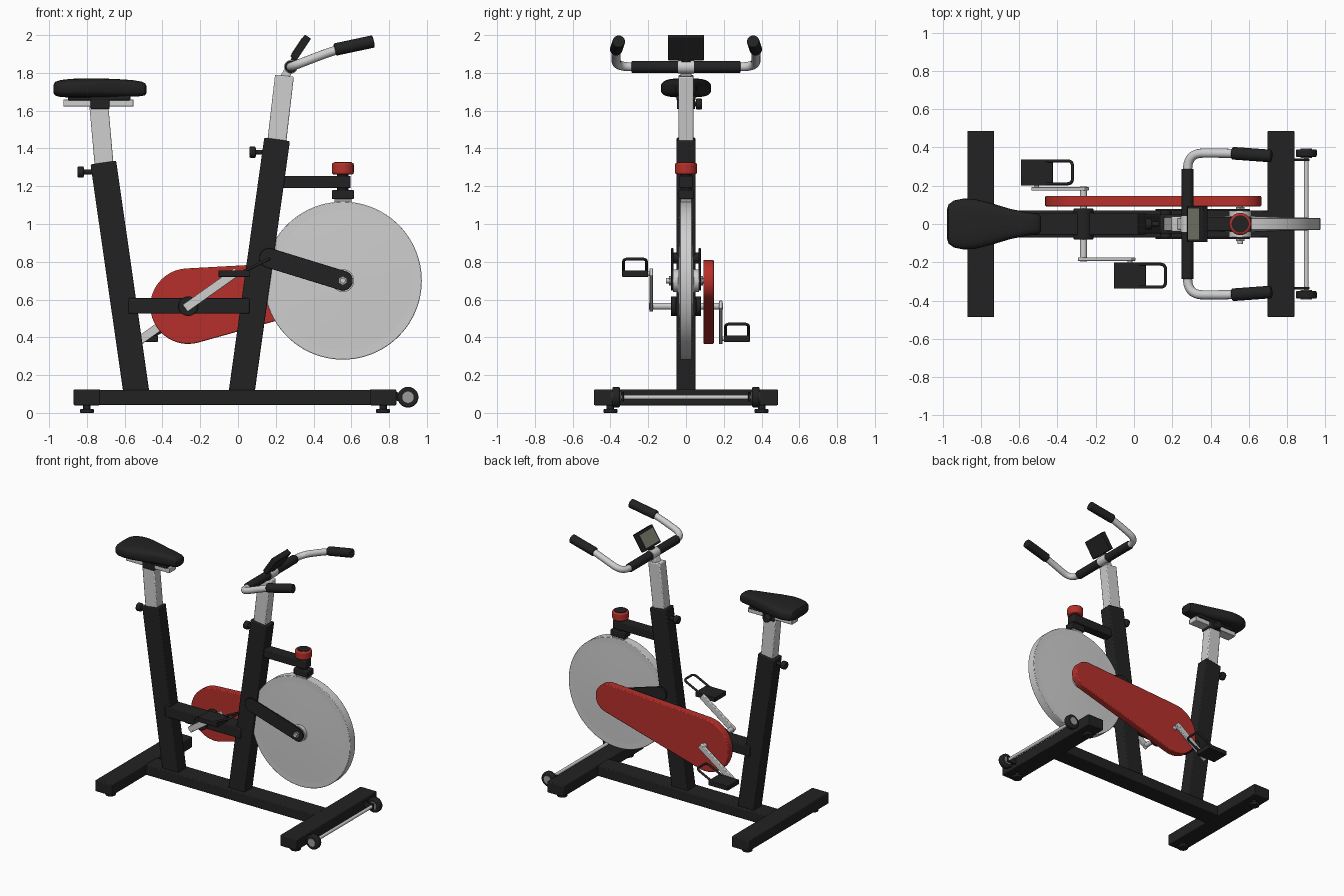
import bpy, bmesh, math
from mathutils import Vector, Matrix

if "Cube" in bpy.data.objects:
    bpy.data.objects.remove(bpy.data.objects["Cube"])

def material(name, rgb):
    m = bpy.data.materials.new(name)
    m.diffuse_color = (*rgb, 1)
    m.use_nodes = True
    m.node_tree.nodes["Principled BSDF"].inputs["Base Color"].default_value = m.diffuse_color
    return m

BLACK = material("black", (0.016, 0.016, 0.017))
SILVER = material("silver", (0.62, 0.62, 0.62))
RED = material("red", (0.47, 0.03, 0.024))
SCREEN = material("screen_grey_green", (0.2, 0.21, 0.16))
HUB = material("wheel_hub_grey", (0.33, 0.34, 0.32))

def finish(name, bm, mat, bevel=0.0):
    bmesh.ops.recalc_face_normals(bm, faces=bm.faces)
    me = bpy.data.meshes.new(name)
    bm.to_mesh(me)
    bm.free()
    ob = bpy.data.objects.new(name, me)
    bpy.context.collection.objects.link(ob)
    me.materials.append(mat)
    if bevel:
        b = ob.modifiers.new("bevel", 'BEVEL')
        b.width, b.segments, b.limit_method = bevel, 2, 'ANGLE'
        b.angle_limit = math.radians(40)
    return ob

def box(name, lo, hi, mat, bevel=0.006):
    lo, hi = Vector(lo), Vector(hi)
    bm = bmesh.new()
    bmesh.ops.create_cube(bm, size=1, matrix=Matrix.Translation((lo + hi) / 2) @ Matrix.Diagonal((*(hi - lo), 1)))
    return finish(name, bm, mat, bevel)

def beam(name, p, q, w, t, mat, y=0.0, bevel=0.006):
    """Box running between two (x, z) points; w in the xz plane, t along y."""
    dx, dz = q[0] - p[0], q[1] - p[1]
    bm = bmesh.new()
    m = (Matrix.Translation(((p[0] + q[0]) / 2, y, (p[1] + q[1]) / 2))
         @ Matrix.Rotation(math.atan2(dx, dz), 4, 'Y') @ Matrix.Diagonal((w, t, math.hypot(dx, dz), 1)))
    bmesh.ops.create_cube(bm, size=1, matrix=m)
    return finish(name, bm, mat, bevel)

def cyl(name, p, q, r, mat, r2=None, bevel=0.0, seg=40):
    p, q = Vector(p), Vector(q)
    d = q - p
    m = Matrix.Translation((p + q) / 2) @ d.to_track_quat('Z', 'Y').to_matrix().to_4x4()
    bm = bmesh.new()
    bmesh.ops.create_cone(bm, cap_ends=True, segments=seg, radius1=r, radius2=r if r2 is None else r2,
                          depth=d.length, matrix=m)
    return finish(name, bm, mat, bevel)

def link_plate(name, c1, r1, c2, r2, y0, y1, mat, bevel=0.003):
    """Plate shaped like a belt around two circles in the xz plane."""
    dx, dz = c2[0] - c1[0], c2[1] - c1[1]
    phi, beta = math.atan2(dz, dx), math.acos((r1 - r2) / math.hypot(dx, dz))
    bm, n, vs = bmesh.new(), 28, []
    for c, r, a, b in ((c1, r1, phi + beta, phi + 2 * math.pi - beta), (c2, r2, phi - beta, phi + beta)):
        for i in range(n + 1):
            t = a + (b - a) * i / n
            vs.append(bm.verts.new((c[0] + r * math.cos(t), y0, c[1] + r * math.sin(t))))
    f = bm.faces.new(vs)
    ext = bmesh.ops.extrude_face_region(bm, geom=[f])
    bmesh.ops.translate(bm, vec=(0, y1 - y0, 0), verts=[g for g in ext["geom"] if isinstance(g, bmesh.types.BMVert)])
    return finish(name, bm, mat, bevel)

def tube(name, pts, r, mat, corner=0.03):
    """Round tube along points, with the inner corners rounded."""
    pts = [Vector(p) for p in pts]
    path = [pts[0]]
    for a, b, c in zip(pts, pts[1:], pts[2:]):
        s = b + (a - b).normalized() * corner
        e = b + (c - b).normalized() * corner
        path += [s * (1 - t) ** 2 + b * 2 * t * (1 - t) + e * t * t for t in [i / 10 for i in range(11)]]
    path.append(pts[-1])
    cu = bpy.data.curves.new(name, 'CURVE')
    cu.dimensions, cu.bevel_depth, cu.bevel_resolution, cu.use_fill_caps = '3D', r, 5, True
    sp = cu.splines.new('POLY')
    sp.points.add(len(path) - 1)
    for pt, v in zip(sp.points, path):
        pt.co = (*v, 1)
    cu.materials.append(mat)
    ob = bpy.data.objects.new(name, cu)
    bpy.context.collection.objects.link(ob)
    bpy.ops.object.select_all(action='DESELECT')
    ob.select_set(True)
    bpy.context.view_layer.objects.active = ob
    bpy.ops.object.convert(target='MESH')

SIDES = (("left", 1), ("right", -1))

# Base frame, levelling feet and transport wheels
box("base_beam", (-0.75, -0.07, 0.042), (0.72, 0.07, 0.122), BLACK)
for end, x in (("rear", -0.80), ("front", 0.768)):
    box(end + "_crossbar", (x - 0.07, -0.487, 0.04), (x + 0.07, 0.487, 0.125), BLACK)
    for side, s in SIDES:
        cyl(f"{end}_{side}_foot", (x, s * 0.4, 0), (x, s * 0.4, 0.02), 0.037, BLACK, bevel=0.004)
        cyl(f"{end}_{side}_foot_stem", (x, s * 0.4, 0.01), (x, s * 0.4, 0.05), 0.02, BLACK)
for side, s in SIDES:
    cyl(side + "_transport_wheel", (0.9, s * 0.35, 0.083), (0.9, s * 0.39, 0.083), 0.055, BLACK, bevel=0.008)
    cyl(side + "_transport_wheel_hub", (0.9, s * 0.345, 0.083), (0.9, s * 0.394, 0.083), 0.03, HUB)
    beam(side + "_wheel_bracket", (0.82, 0.088), (0.915, 0.083), 0.045, 0.014, BLACK, s * 0.335, 0.003)
cyl("transport_axle", (0.9, -0.345, 0.083), (0.9, 0.345, 0.083), 0.012, SILVER)

# Main posts and sliding tubes
beam("rear_post", (-0.537, 0.10), (-0.713, 1.325), 0.137, 0.1, BLACK)
beam("front_post", (0.018, 0.10), (0.207, 1.448), 0.137, 0.1, BLACK)
beam("seat_tube", (-0.705, 1.27), (-0.737, 1.63), 0.1, 0.078, SILVER)
beam("handlebar_tube", (0.2, 1.39), (0.246, 1.785), 0.1, 0.078, SILVER)
box("lower_tube", (-0.58, -0.058, 0.525), (0.06, 0.058, 0.607), BLACK)

# Adjustment knobs
for name, x0, x1, z in (("rear", -0.77, -0.85, 1.275), ("front", 0.15, 0.06, 1.38)):
    cyl(name + "_knob", (x1, 0, z), (x1 + 0.034, 0, z), 0.03, BLACK, bevel=0.007)
    cyl(name + "_knob_stem", (x0, 0, z), (x1 + 0.02, 0, z), 0.013, BLACK)
cyl("seat_knob", (-0.735, 0.052, 1.635), (-0.735, 0.086, 1.635), 0.029, BLACK, bevel=0.007)
cyl("seat_knob_stem", (-0.735, 0, 1.635), (-0.735, 0.07, 1.635), 0.013, BLACK)

# Seat: rounded sections lofted along x  (x, half width, bottom, top)
sections = [(-0.978, 0.075, 1.695, 1.735), (-0.968, 0.103, 1.68, 1.752), (-0.94, 0.123, 1.672, 1.762),
            (-0.89, 0.133, 1.67, 1.768), (-0.83, 0.13, 1.67, 1.771), (-0.75, 0.11, 1.67, 1.771),
            (-0.65, 0.08, 1.672, 1.768), (-0.56, 0.061, 1.674, 1.762), (-0.51, 0.055, 1.677, 1.754),
            (-0.492, 0.048, 1.682, 1.745), (-0.485, 0.035, 1.692, 1.733)]
bm, rings, n = bmesh.new(), [], 32
for x, w, z0, z1 in sections:
    ring = []
    for i in range(n):
        c, s = math.cos(2 * math.pi * i / n), math.sin(2 * math.pi * i / n)
        ring.append(bm.verts.new((x, w * math.copysign(abs(c) ** 0.6, c),
                                  (z0 + z1) / 2 + (z1 - z0) / 2 * math.copysign(abs(s) ** 0.6, s))))
    rings.append(ring)
for a, b in zip(rings, rings[1:]):
    for i in range(n):
        bm.faces.new((a[i], a[(i + 1) % n], b[(i + 1) % n], b[i]))
bm.faces.new(rings[0])
bm.faces.new(rings[-1])
finish("seat", bm, BLACK)
box("seat_rail", (-0.925, -0.04, 1.622), (-0.553, 0.04, 1.66), SILVER, 0.004)
box("seat_pan", (-0.9, -0.05, 1.655), (-0.57, 0.05, 1.685), BLACK, 0.004)
box("seat_clamp", (-0.78, -0.048, 1.608), (-0.68, 0.048, 1.672), BLACK)

# Flywheel, hub and fork arms
WX, WZ = 0.555, 0.70
cyl("flywheel", (WX, -0.032, WZ), (WX, 0.032, WZ), 0.418, SILVER, bevel=0.004, seg=96)
for side, s in SIDES:
    cyl(side + "_flywheel_face", (WX, s * 0.031, WZ), (WX, s * 0.042, WZ), 0.405, SILVER, r2=0.06, seg=96)
    cyl(side + "_flywheel_hub", (WX, s * 0.035, WZ), (WX, s * 0.068, WZ), 0.06, SILVER)
    link_plate(side + "_fork_arm", (0.165, 0.82), 0.052, (WX, WZ), 0.052, s * 0.067, s * 0.079, BLACK, 0.002)
    cyl(side + "_axle_nut", (WX, s * 0.075, WZ), (WX, s * 0.09, WZ), 0.025, HUB, seg=6)
cyl("flywheel_axle", (WX, -0.105, WZ), (WX, 0.105, WZ), 0.014, SILVER)
cyl("fork_pivot", (0.165, -0.075, 0.82), (0.165, 0.075, 0.82), 0.03, BLACK)

# Brake arm with red resistance knob
box("brake_arm", (0.215, -0.037, 1.19), (0.596, 0.037, 1.255), BLACK)
cyl("brake_shaft", (WX, 0, 1.15), (WX, 0, 1.27), 0.03, BLACK)
box("brake_pad_holder", (0.497, -0.04, 1.132), (0.614, 0.04, 1.18), BLACK)
box("brake_pad", (0.51, -0.03, 1.113), (0.602, 0.03, 1.135), HUB, 0.002)
cyl("resistance_knob", (WX, 0, 1.262), (WX, 0, 1.325), 0.058, RED, bevel=0.01)
cyl("resistance_knob_cap", (WX, 0, 1.32), (WX, 0, 1.328), 0.045, BLACK)

# Chain guard and crank set
BX, BZ = -0.264, 0.565
link_plate("chain_guard", (BX, BZ), 0.2, (WX, WZ), 0.11, 0.092, 0.147, RED, 0.006)
cyl("bottom_bracket", (BX, -0.08, BZ), (BX, 0.08, BZ), 0.052, BLACK, bevel=0.004)
cyl("crank_axle", (BX, -0.195, BZ), (BX, 0.195, BZ), 0.018, SILVER)
for side, s in SIDES:
    px, pz = BX - s * 0.243, BZ - s * 0.172
    ux, uz = -s * 0.816, -s * 0.578
    beam(side + "_crank", (BX - ux * 0.02, BZ - uz * 0.02), (px + ux * 0.02, pz + uz * 0.02), 0.046, 0.02,
         SILVER, s * 0.184, 0.004)
    cyl(side + "_pedal_axle", (px, s * 0.18, pz), (px, s * 0.3, pz), 0.012, SILVER)
    y0, y1 = sorted((s * 0.2, s * 0.338))
    box(side + "_pedal", (px - 0.083, y0, pz - 0.018), (px + 0.083, y1, pz + 0.018), BLACK, 0.004)
    ya, yb = s * 0.21, s * 0.33
    tube(side + "_toe_strap", [(px + 0.05, ya, pz + 0.012), (px + 0.186, ya, pz + 0.078),
                               (px + 0.186, yb, pz + 0.078), (px + 0.05, yb, pz + 0.012)], 0.008, BLACK)

# Handlebar: padded crossbar, bent tubes and end grips
beam("handlebar_stem", (0.243, 1.77), (0.28, 1.835), 0.045, 0.06, SILVER)
cyl("handlebar_clamp", (0.28, -0.042, 1.832), (0.28, 0.042, 1.832), 0.036, SILVER)
cyl("handlebar_pad", (0.28, -0.288, 1.832), (0.28, 0.288, 1.832), 0.032, BLACK, bevel=0.005)
for side, s in SIDES:
    tube(side + "_handlebar", [(0.28, s * 0.27, 1.832), (0.28, s * 0.37, 1.832),
                               (0.515, s * 0.37, 1.922), (0.62, s * 0.362, 1.947)], 0.024, SILVER, 0.085)
    cyl(side + "_grip", (0.512, s * 0.37, 1.923), (0.718, s * 0.355, 1.967), 0.033, BLACK, bevel=0.007)

# Console with screen facing the rider
beam("console_bracket", (0.275, 1.83), (0.325, 1.93), 0.03, 0.05, BLACK)
beam("console", (0.293, 1.876), (0.37, 1.992), 0.04, 0.19, BLACK, 0, 0.004)
beam("console_screen", (0.285, 1.9), (0.341, 1.984), 0.006, 0.16, SCREEN, 0, 0)

# Smooth shading with sharp edges kept
bpy.ops.object.select_all(action='DESELECT')
for ob in bpy.context.scene.objects:
    ob.select_set(True)
    bpy.context.view_layer.objects.active = ob
bpy.ops.object.shade_smooth_by_angle(angle=math.radians(35))
